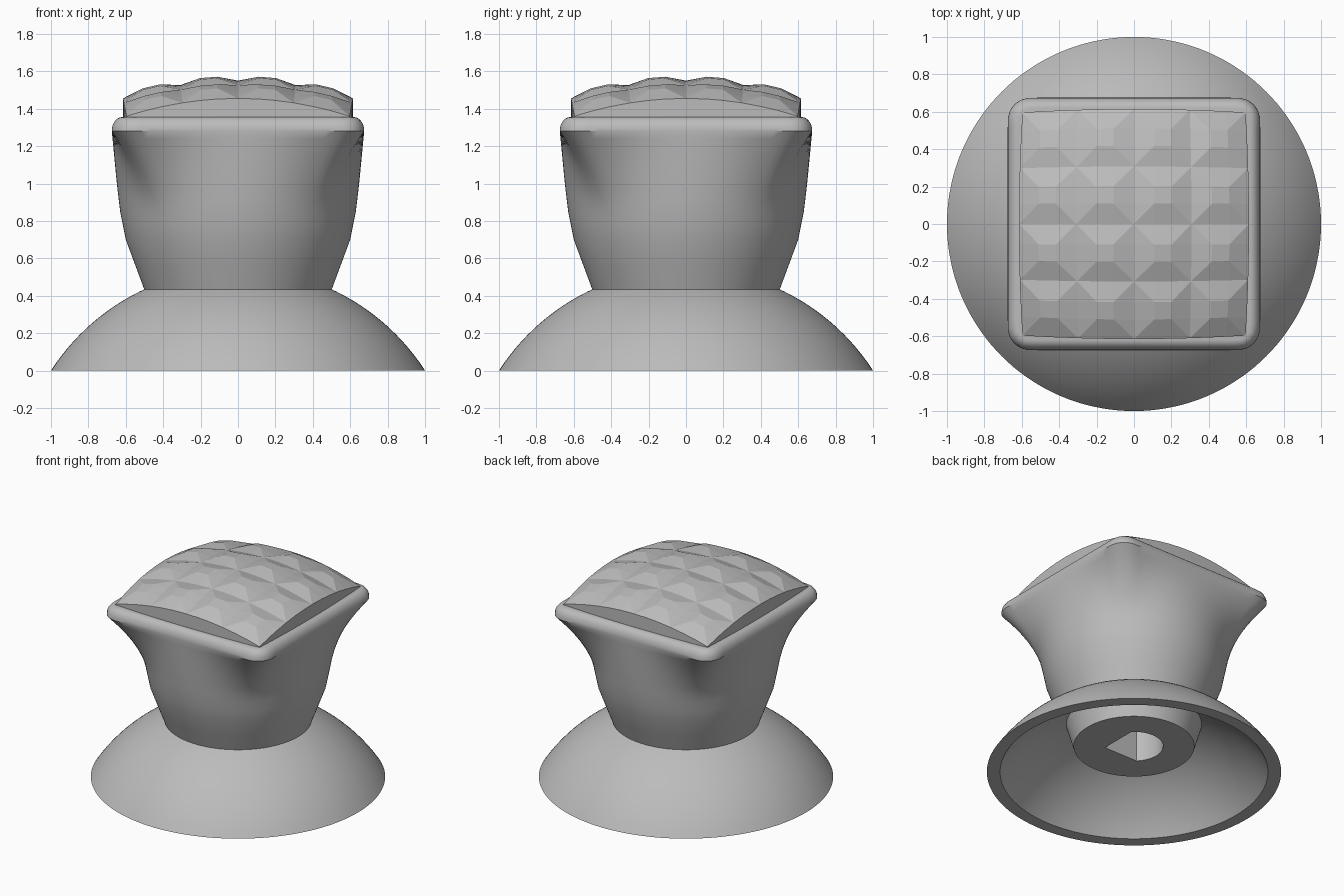
import bpy, math

SEG = 144

if "Cube" in bpy.data.objects:
    bpy.data.objects.remove(bpy.data.objects["Cube"])

grey = bpy.data.materials.new("plain grey")
grey.use_nodes = True
colour = (0.5, 0.5, 0.5, 1)
grey.diffuse_color = colour
grey.node_tree.nodes["Principled BSDF"].inputs["Base Color"].default_value = colour


def make(name, verts, faces, smooth):
    mesh = bpy.data.meshes.new(name)
    mesh.from_pydata(verts, [], faces)
    mesh.materials.append(grey)
    obj = bpy.data.objects.new(name, mesh)
    bpy.context.collection.objects.link(obj)
    bpy.ops.object.select_all(action='DESELECT')
    obj.select_set(True)
    bpy.context.view_layer.objects.active = obj
    bpy.ops.object.mode_set(mode='EDIT')
    bpy.ops.mesh.select_all(action='SELECT')
    bpy.ops.mesh.normals_make_consistent(inside=False)
    bpy.ops.object.mode_set(mode='OBJECT')
    if smooth:
        bpy.ops.object.shade_smooth_by_angle(angle=math.radians(35))
    return obj


def loft(name, rings, cap_start=False, cap_end=False):
    """Skin rings given as (radius function of angle, height)."""
    verts, faces = [], []
    for radius, z in rings:
        for i in range(SEG):
            a = math.tau * i / SEG
            r = radius(a)
            verts.append((r * math.cos(a), r * math.sin(a), z))
    for k in range(len(rings) - 1):
        for i in range(SEG):
            j = (i + 1) % SEG
            faces.append((k * SEG + i, k * SEG + j, (k + 1) * SEG + j, (k + 1) * SEG + i))
    if cap_start:
        faces.append(list(range(SEG))[::-1])
    if cap_end:
        faces.append([len(verts) - SEG + i for i in range(SEG)])
    return make(name, verts, faces, True)


def circle(r):
    return lambda a: r


def rounded_square(half, corner):
    def radius(a):
        u, v = sorted((abs(math.cos(a)), abs(math.sin(a))), reverse=True)
        k = half - corner
        if v * half / u <= k:
            return half / u
        m = k * (u + v)
        return m + math.sqrt(max(m * m - 2 * k * k + corner * corner, 0))
    return radius


def mix(f, g, t):
    return lambda a: (1 - t) * f(a) + t * g(a)


def bore(a):
    # round on one side, square corner on the other
    c, s = math.cos(a), math.sin(a)
    return 0.14 / max(abs(c), abs(s)) if c - s > -1e-6 else 0.198


# Domed skirt: outer and inner arcs sharing one centre below the floor
DROP = 0.645


def arc(r_from, r_to, steps=14):
    big = math.hypot(r_from, DROP)
    a0, a1 = math.asin(r_from / big), math.asin(r_to / big)
    for i in range(steps + 1):
        a = a0 + (a1 - a0) * i / steps
        yield circle(big * math.sin(a)), big * math.cos(a) - DROP


outer = list(arc(1.0, 0.48))
inner = list(arc(0.91, 0.40))
loft("skirt", inner[::-1] + outer)

# Hub under the skirt with its shaft hole
loft("hub", [(bore, 0.9), (bore, 0.2), (circle(0.41), 0.2), (circle(0.465), 0.39)],
     cap_start=True)

# Grip: round at the neck, flaring to a rounded square
profile = [(0.43, 0.5), (0.7, 0.6), (0.85, 0.63), (1.0, 0.648), (1.2, 0.667), (1.28, 0.675)]


def width(z):
    for (z0, w0), (z1, w1) in zip(profile, profile[1:]):
        if z <= z1:
            return w0 + (w1 - w0) * (z - z0) / (z1 - z0)
    return profile[-1][1]


grip = []
for z in (0.43, 0.56, 0.7, 0.78, 0.85, 0.91, 0.97, 1.03, 1.09, 1.14, 1.19, 1.24, 1.28):
    t = max(0, (z - 0.85) / 0.43) ** 1.7
    w = width(z)
    grip.append((mix(circle(w), rounded_square(w, 0.12), t), z))
# Rolled rim
for i in range(1, 8):
    a = math.pi / 2 * i / 7
    inset = 0.055 * (1 - math.cos(a))
    grip.append((rounded_square(0.675 - inset, 0.12 - inset), 1.28 + 0.075 * math.sin(a)))
loft("grip", grip, cap_end=True)

# Quilted cushion: a domed four by four field of flat-topped studs
HALF, CELLS, BASE = 0.615, 4, 1.34
coords = []
for c in range(CELLS):
    coords += [(c, False), (c + 0.36, True), (c + 0.66, True)] if c >= CELLS / 2 else \
              [(c, False), (c + 0.34, True), (c + 0.64, True)]
coords.append((CELLS, False))
n = len(coords)
verts, faces = [], []
for v, v_in in coords:
    for u, u_in in coords:
        x, y = u * 2 / CELLS - 1, v * 2 / CELLS - 1
        z = 1.36 + 0.095 * (2 - x * x - y * y) + (0.027 if u_in and v_in else 0)
        verts.append((HALF * x * (1 - 0.03 * y * y), HALF * y * (1 - 0.03 * x * x), z))
for j in range(n - 1):
    for i in range(n - 1):
        k = j * n + i
        quad = (k, k + 1, k + n + 1, k + n)
        if coords[i][1] != coords[i + 1][1] and coords[j][1] != coords[j + 1][1]:
            # split stud corners along the line from valley crossing to stud top
            s = 0 if coords[i][1] == coords[j][1] else 1
            p = quad[s:] + quad[:s]
            faces += [(p[0], p[1], p[2]), (p[0], p[2], p[3])]
        else:
            faces.append(quad)
# Side walls around the cushion
border = [i for i in range(n)] + [j * n + n - 1 for j in range(1, n)]
border += [n * n - 1 - i for i in range(1, n)] + [j * n for j in range(n - 2, 0, -1)]
start = len(verts)
verts += [(verts[b][0], verts[b][1], BASE) for b in border]
m = len(border)
for i in range(m):
    j = (i + 1) % m
    faces.append((border[i], border[j], start + j, start + i))
faces.append([start + i for i in range(m)])
make("cushion", verts, faces, False)
